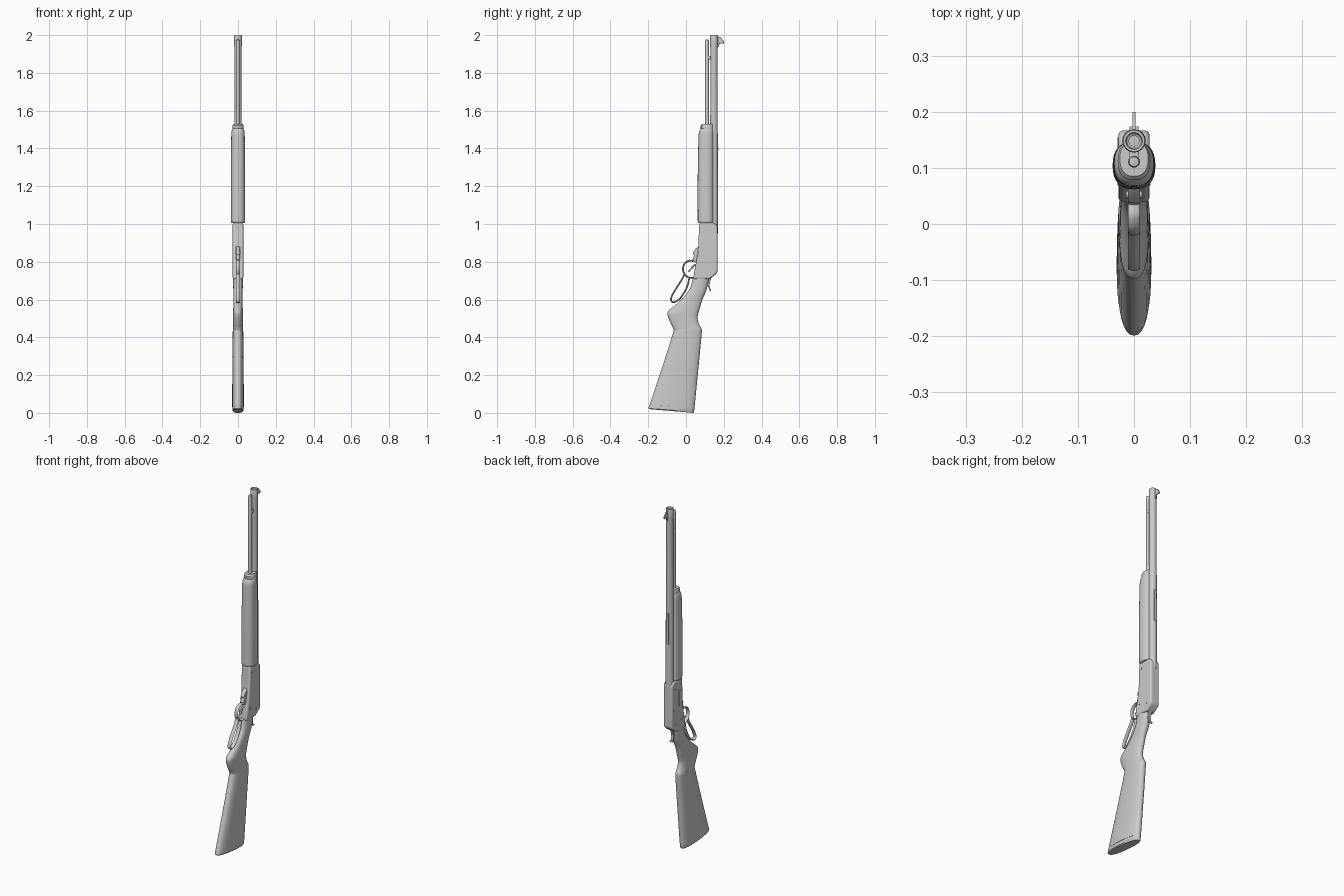
import bpy, bmesh, math
from mathutils import Vector

cube = bpy.data.objects.get("Cube")
if cube:
    bpy.data.objects.remove(cube)

grey = bpy.data.materials.new("plain grey")
grey.use_nodes = True
grey.diffuse_color = (0.6, 0.6, 0.6, 1)
grey.node_tree.nodes["Principled BSDF"].inputs["Base Color"].default_value = (0.6, 0.6, 0.6, 1)


def finish(name, bm, bevel=0, angle=35):
    bmesh.ops.recalc_face_normals(bm, faces=bm.faces)
    mesh = bpy.data.meshes.new(name)
    bm.to_mesh(mesh)
    bm.free()
    ob = bpy.data.objects.new(name, mesh)
    bpy.context.collection.objects.link(ob)
    mesh.materials.append(grey)
    if bevel:
        mod = ob.modifiers.new("bevel", 'BEVEL')
        mod.width, mod.segments, mod.limit_method = bevel, 3, 'ANGLE'
    bpy.ops.object.select_all(action='DESELECT')
    ob.select_set(True)
    bpy.context.view_layer.objects.active = ob
    bpy.ops.object.shade_smooth_by_angle(angle=math.radians(angle))
    return ob


def skin(bm, rings, closed=False):
    """Bridge rings of points, with end caps unless closed."""
    rows = [[bm.verts.new(p) for p in ring] for ring in rings]
    n = len(rows[0])
    for i in range(len(rows) if closed else len(rows) - 1):
        a, b = rows[i], rows[(i + 1) % len(rows)]
        for j in range(n):
            k = (j + 1) % n
            bm.faces.new((a[j], a[k], b[k], b[j]))
    if not closed:
        bm.faces.new(rows[0])
        bm.faces.new(rows[-1])


def smooth(rows, steps=5):
    """Catmull-Rom resampling of a list of tuples."""
    pts = [Vector(r) for r in rows]
    pts = [pts[0] * 2 - pts[1]] + pts + [pts[-1] * 2 - pts[-2]]
    out = []
    for a, b, c, d in zip(pts, pts[1:], pts[2:], pts[3:]):
        for s in range(steps):
            t = s / steps
            out.append(b + (c - a) * t / 2 + (a * 2 - b * 5 + c * 4 - d) * t**2 / 2
                       + (b * 3 - a - c * 3 + d) * t**3 / 2)
    return out + [pts[-2]]


def oval(front, back, half_width, power=2.4, n=32):
    """Rounded ring between a front and a back point (y, z)."""
    f, b = Vector((0, *front)), Vector((0, *back))
    ring = []
    for i in range(n):
        a = 2 * math.pi * i / n
        c, s = (math.copysign(abs(v) ** (2 / power), v) for v in (math.cos(a), math.sin(a)))
        ring.append((f + b) / 2 + (b - f) / 2 * s + Vector((half_width * c, 0, 0)))
    return ring


def turned(name, y, profile, n=32):
    """Round part about a vertical axis, profile of (radius, z)."""
    bm = bmesh.new()
    skin(bm, [[(r * math.cos(2 * math.pi * i / n), y + r * math.sin(2 * math.pi * i / n), z)
               for i in range(n)] for r, z in profile])
    return finish(name, bm)


def plate(name, outline, half_width, bevel=0):
    """Side outline of (y, z) given thickness across x."""
    bm = bmesh.new()
    skin(bm, [[(x, y, z) for y, z in outline] for x in (-half_width, half_width)])
    return finish(name, bm, bevel)


def strap(name, path, half_width, half_thick, n=12):
    """Flattened rod along a path in the side plane."""
    pts = smooth(path)
    rings = []
    for i, p in enumerate(pts):
        t = (pts[min(i + 1, len(pts) - 1)] - pts[max(i - 1, 0)]).normalized()
        ring = []
        for k in range(n):
            a = 2 * math.pi * k / n
            q = p + Vector((-t.y, t.x)) * half_thick * math.sin(a)
            ring.append((half_width * math.cos(a), q.x, q.y))
        rings.append(ring)
    bm = bmesh.new()
    skin(bm, rings)
    return finish(name, bm)


def cross_pin(name, y, z, x0, x1, r):
    bm = bmesh.new()
    skin(bm, [[(x, y + r * math.cos(a * math.pi / 8), z + r * math.sin(a * math.pi / 8))
               for a in range(16)] for x in (x0, x1)])
    return finish(name, bm)


# Barrel with recessed crown and bore
turned("barrel", 0.148, [(0.021, 0.95), (0.021, 1.3), (0.0195, 1.6), (0.019, 1.93), (0.0205, 1.95),
                         (0.0205, 1.996), (0.019, 2), (0.015, 2), (0.013, 1.992),
                         (0.009, 1.99), (0.009, 1.93)])

# Magazine tube and the band that ties it to the barrel
turned("magazine_tube", 0.111, [(0.0105, 1.45), (0.0105, 1.965), (0.0085, 1.975), (0.004, 1.976)], 24)
plate("tube_band", [(0.108, 1.872), (0.14, 1.872), (0.14, 1.89), (0.108, 1.89)], 0.008, 0.002)

# Fore-end and its cap: front y, back y, z, half width
bm = bmesh.new()
skin(bm, [oval((f, z), (b, z), w) for f, b, z, w in smooth([
    (0.072, 0.143, 1.004, 0.031), (0.063, 0.147, 1.012, 0.037), (0.062, 0.147, 1.05, 0.038),
    (0.062, 0.147, 1.25, 0.038), (0.066, 0.147, 1.45, 0.036), (0.07, 0.146, 1.49, 0.034),
    (0.08, 0.143, 1.507, 0.028)], 4)])
finish("fore_end", bm)
bm = bmesh.new()
skin(bm, [oval((f, z), (0.147, z), w) for f, z, w in (
    (0.084, 1.495, 0.027), (0.078, 1.505, 0.029), (0.078, 1.522, 0.029), (0.085, 1.53, 0.025))])
finish("fore_end_cap", bm)

# Receiver
plate("receiver", [(0.07, 1.006), (0.15, 1.006), (0.167, 0.985), (0.167, 0.745), (0.158, 0.733),
                   (0.124, 0.708), (0.038, 0.708), (0.046, 0.76), (0.064, 0.85)], 0.028, 0.009)
for x0, x1, label in ((-0.0295, -0.026, "right"), (0.026, 0.0295, "left")):
    for i, (y, z) in enumerate(((0.09, 0.97), (0.075, 0.77), (0.13, 0.75))):
        cross_pin(f"screw_{label}_{i + 1}", y, z, x0, x1, 0.006)
# Ejection port cover and loading gate on the right side
for name, y0, y1, z0, z1 in (("port_cover", 0.125, 0.154, 0.84, 0.96),
                             ("loading_gate", 0.082, 0.102, 0.85, 0.94)):
    ob = plate(name, [(y0, z0), (y1, z0), (y1, z1), (y0, z1)], 0.0012, 0.0008)
    ob.location.x = -0.028

# Stock: front y, front z, back y, back z, half width
bm = bmesh.new()
skin(bm, [oval((a, b), (c, d), w) for a, b, c, d, w in smooth([
    (0.038, 0.72, 0.126, 0.72, 0.0265), (0.019, 0.655, 0.108, 0.65, 0.025),
    (-0.025, 0.60, 0.087, 0.60, 0.024), (-0.066, 0.563, 0.073, 0.553, 0.025),
    (-0.095, 0.538, 0.064, 0.522, 0.026), (-0.097, 0.515, 0.061, 0.50, 0.026),
    (-0.083, 0.477, 0.068, 0.472, 0.026), (-0.067, 0.443, 0.081, 0.446, 0.027),
    (-0.071, 0.415, 0.083, 0.42, 0.028), (-0.13, 0.23, 0.064, 0.22, 0.03),
    (-0.193, 0.042, 0.045, 0.026, 0.031)], 5)])
finish("stock", bm)

# Butt plate
bm = bmesh.new()
skin(bm, [oval((a, b), (c, d), w) for a, b, c, d, w in (
    (-0.194, 0.042, 0.045, 0.026, 0.03), (-0.199, 0.024, 0.043, 0.006, 0.03),
    (-0.195, 0.02, 0.039, 0.0, 0.026))])
finish("butt_plate", bm)

# Lever: trigger guard bow, hand loop and pivot
strap("trigger_guard", [(0.06, 0.835), (0.04, 0.806), (0.015, 0.806), (-0.008, 0.79), (-0.016, 0.76),
                        (-0.006, 0.732), (0.015, 0.717), (0.04, 0.716)], 0.011, 0.0045)
strap("lever_loop", [(-0.008, 0.735), (-0.02, 0.71), (-0.045, 0.67), (-0.072, 0.625), (-0.079, 0.598),
                     (-0.067, 0.586), (-0.038, 0.6), (-0.008, 0.64), (0.01, 0.68), (0.018, 0.718)],
      0.011, 0.0045)
plate("lever_pivot", [(0.07, 0.885), (0.05, 0.868), (0.036, 0.845), (0.043, 0.832), (0.034, 0.812),
                      (0.05, 0.795), (0.075, 0.795)], 0.011, 0.004)
cross_pin("pivot_screw", 0.052, 0.85, -0.014, 0.014, 0.007)
strap("trigger", [(0.05, 0.785), (0.036, 0.775), (0.026, 0.76), (0.012, 0.748)], 0.005, 0.0045)

# Hammer with curled spur
plate("hammer", [(0.142, 0.735), (0.128, 0.698), (0.124, 0.675), (0.132, 0.645), (0.127, 0.643),
                 (0.115, 0.675), (0.1, 0.69), (0.1, 0.735)], 0.008, 0.002)
cross_pin("hammer_spur", 0.128, 0.65, -0.011, 0.011, 0.005)

# Sights
plate("front_sight", [(0.162, 1.925), (0.172, 1.94), (0.18, 1.957), (0.2, 1.955), (0.2, 1.967),
                      (0.184, 1.988), (0.162, 1.995)], 0.003, 0.001)
plate("rear_sight", [(0.162, 1.22), (0.17, 1.225), (0.17, 1.39), (0.174, 1.4), (0.162, 1.41)], 0.008, 0.001)
